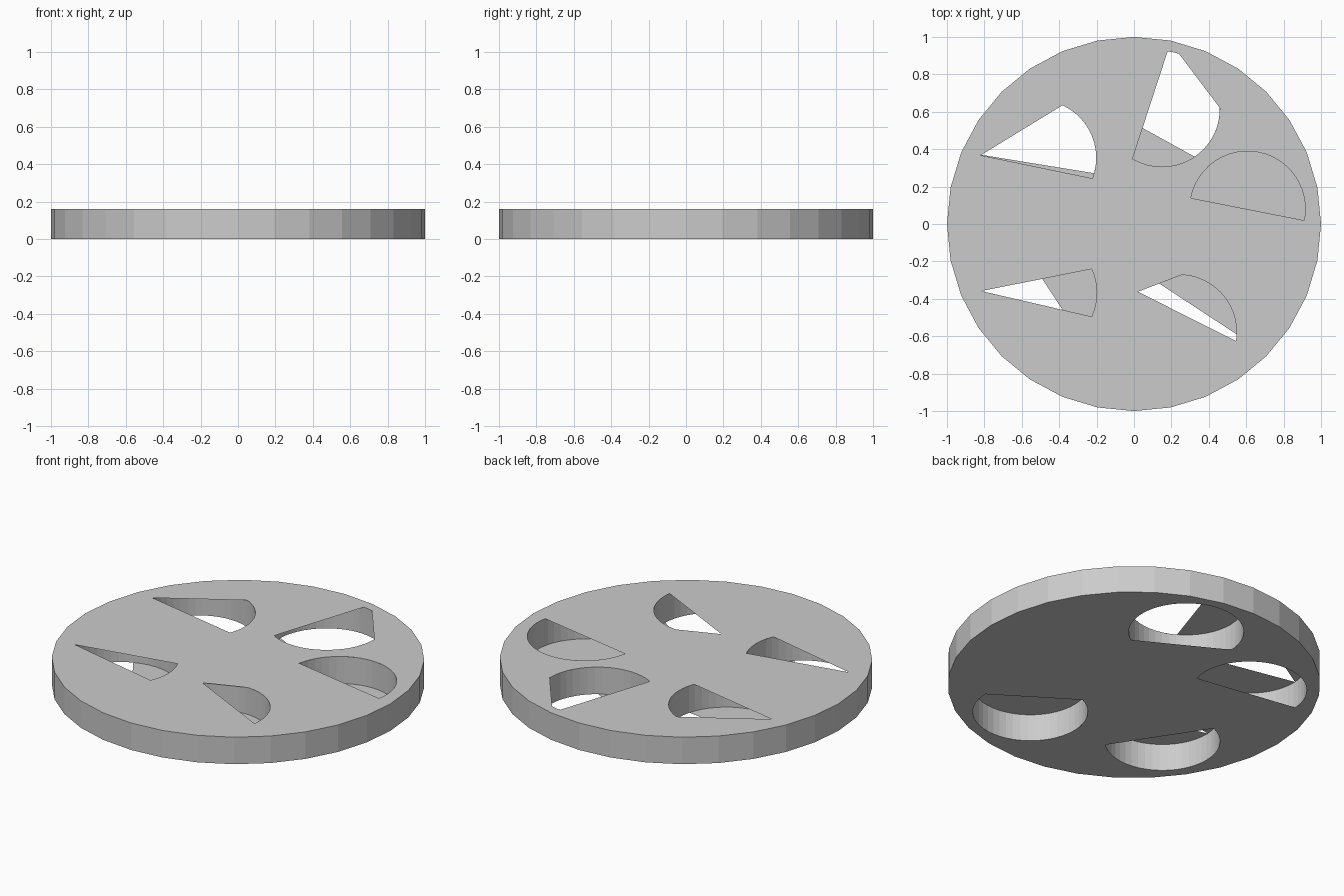
import bpy, bmesh, math

if "Cube" in bpy.data.objects:
    bpy.data.objects.remove(bpy.data.objects["Cube"])

R_HOLE, H, STEPS = 0.309, 0.16, 48

# each hole: centre, open arcs (degrees) in the top face, open arcs in the bottom face;
# straight chords join the arcs
HOLES = [
    ((0.15, 0.615), [(-120.7, 1), (73, 84.5)], [(-55.7, 178)]),
    ((-0.511, 0.354), [(-20.9, 65.4), (177.5, 177.5)], [(-15.5, 177)]),
    ((-0.508, -0.368), [(-24.3, 24.3), (178.2, 178.2)], [(112.8, 313.5)]),
    ((0.24, -0.58), [(-8.5, 86.9), (135.2, 135.2)], [(115.3, 358.2)]),
    ((0.607, 0.08), [(-11.3, 169)], []),
]


def outline(centre, arcs):
    pts = []
    for a, b in arcs:
        n = max(1, round((b - a) / 360 * STEPS)) if b > a else 0
        for i in range(n + 1):
            t = math.radians(a + (b - a) * (i / n if n else 0))
            pts.append((centre[0] + R_HOLE * math.cos(t), centre[1] + R_HOLE * math.sin(t)))
    return pts


def add_loop(bm, pts, z):
    vs = [bm.verts.new((x, y, z)) for x, y in pts]
    return vs, [bm.edges.new((vs[i - 1], vs[i])) for i in range(len(vs))]


def add_plate(bm, rim_edges, loops, z, up):
    edges = list(rim_edges)
    for pts in loops:
        edges += add_loop(bm, pts, z)[1]
    res = bmesh.ops.triangle_fill(bm, edges=edges, use_beauty=True,
                                  use_dissolve=False, normal=(0, 0, up))
    for f in res["geom"]:
        if isinstance(f, bmesh.types.BMFace):
            f.normal_update()
            if f.normal.z * up < 0:
                f.normal_flip()


def make_object(bm, name):
    me = bpy.data.meshes.new(name)
    bm.to_mesh(me)
    bm.free()
    ob = bpy.data.objects.new(name, me)
    bpy.context.collection.objects.link(ob)
    return ob


# disc with a 32-sided rim and pierced top and bottom faces
bm = bmesh.new()
rim = [(math.cos(i * math.tau / 32), math.sin(i * math.tau / 32)) for i in range(32)]
low, low_edges = add_loop(bm, rim, 0)
high, high_edges = add_loop(bm, rim, H)
for i in range(32):
    bm.faces.new((low[i - 1], low[i], high[i], high[i - 1]))
add_plate(bm, high_edges, [outline(c, t) for c, t, b in HOLES], H, 1)
add_plate(bm, low_edges, [outline(c, b) for c, t, b in HOLES if b], 0, -1)
make_object(bm, "disc")

# round walls lining the holes, facing inward
bm = bmesh.new()
for c, t, b in HOLES:
    ring = outline(c, [(0, 360)])[:-1]
    lo, hi = add_loop(bm, ring, 0)[0], add_loop(bm, ring, H)[0]
    for i in range(len(ring)):
        bm.faces.new((lo[i], lo[i - 1], hi[i - 1], hi[i]))
make_object(bm, "hole_walls")
